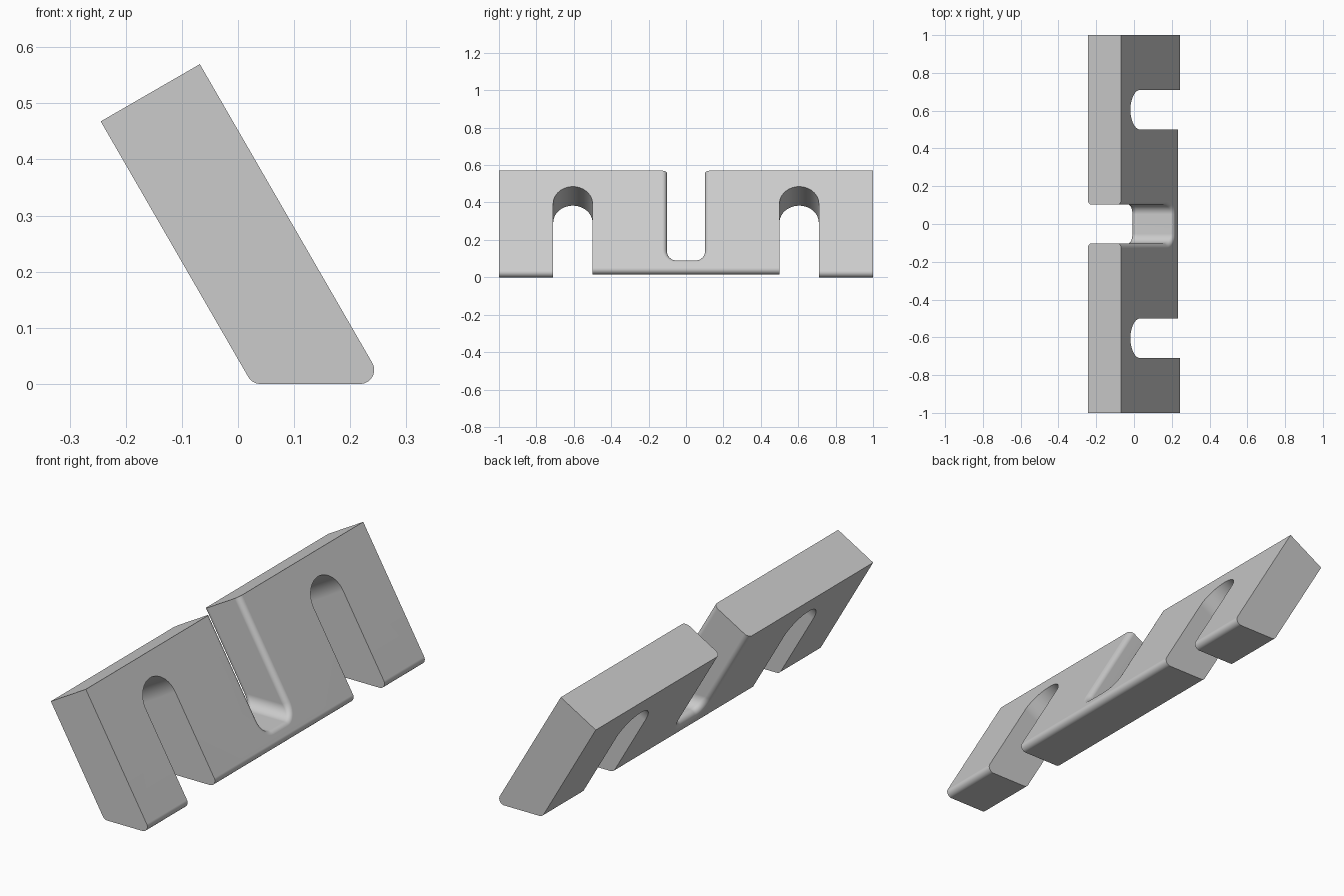
import bpy
import bmesh
from math import sin, cos, radians, sqrt
from mathutils import Vector

cube = bpy.data.objects.get("Cube")
if cube:
    bpy.data.objects.remove(cube, do_unlink=True)

# Plate leaning 30 degrees: "up" runs along the slope, "out" is the broad face normal
up = Vector((-0.5, 0, sqrt(0.75)))
out = Vector((sqrt(0.75), 0, 0.5))
toe = Vector((0.261, 0, 0))
THICK, LENGTH, R = 0.204, 0.658, 0.025
AXIS_X = Vector((1, 0, 0))


def loft(name, columns):
    """Closed tube from a cyclic list of point columns, capped at both ends."""
    bm = bmesh.new()
    cols = [[bm.verts.new(p) for p in col] for col in columns]
    for a, b in zip(cols, cols[1:] + cols[:1]):
        for k in range(len(a) - 1):
            bm.faces.new((a[k], b[k], b[k + 1], a[k + 1]))
    bm.faces.new([c[0] for c in cols])
    bm.faces.new([c[-1] for c in cols])
    bmesh.ops.recalc_face_normals(bm, faces=bm.faces)
    mesh = bpy.data.meshes.new(name)
    bm.to_mesh(mesh)
    bm.free()
    obj = bpy.data.objects.new(name, mesh)
    bpy.context.collection.objects.link(obj)
    return obj


def arc(start, end, steps):
    return [radians(start + (end - start) * i / steps) for i in range(steps + 1)]


def section(y, base):
    """Side outline of the plate with a rounded foot resting at height base."""
    front = toe + up * (base / up.z)
    back_x = front.x - THICK / out.x
    pts = [toe + up * LENGTH, toe + up * LENGTH - out * THICK]
    for cx, angles in ((back_x + R / sqrt(3), arc(210, 270, 8)),
                       (front.x - R * sqrt(3), arc(-90, 30, 12))):
        pts += [Vector((cx + R * cos(a), 0, base + R + R * sin(a))) for a in angles]
    return [p + Vector((0, y, 0)) for p in pts]


# Main plate; the middle foot sits slightly higher than the two outer feet
rows = [section(y, b) for y, b in ((-1, 0), (-0.64, 0), (-0.57, 0.016),
                                   (0.57, 0.016), (0.64, 0), (1, 0))]
plate = loft("slanted_plate", list(zip(*rows)))


# Round-topped slots, cut square to the broad face
def slot(y, half=0.105, spring=0.455):
    outline = [(-half, -0.4)]
    outline += [(half * cos(a), spring + half * sin(a)) for a in arc(180, 0, 32)]
    outline += [(half, -0.4)]
    cols = []
    for dy, s in outline:
        p = toe + up * s + Vector((0, y + dy, 0))
        cols.append([p + out * 0.2, p - out * 0.5])
    return loft("slot_cutter", cols)


# Central notch, cut level through the plate, with rolled rims on both faces
def notch(half=0.102, floor=0.09, corner=0.05):
    outline = [(Vector((0, -half, 0.9)), Vector((0, 1, 0)))]
    for side, angles in ((-1, arc(180, 270, 10)), (1, arc(270, 360, 10))):
        for a in angles:
            d = Vector((0, cos(a), sin(a)))
            centre = Vector((0, side * (half - corner), floor + corner))
            outline.append((centre + d * corner, -d))
    outline.append((Vector((0, half, 0.9)), Vector((0, -1, 0))))

    cols = []
    for p, inward in outline:
        col = []
        for face, origin in ((out, toe), (-out, toe - out * THICK)):
            c = p - inward * R
            c += AXIS_X * ((face.dot(origin - c) - R) / face.dot(AXIS_X))
            rim = [c + R * face.slerp(inward, i / 8) for i in range(9)]
            rim.insert(0, rim[0] + face * 0.15)
            col += rim if face is out else rim[::-1]
        cols.append(col)
    return loft("notch_cutter", cols)


bpy.context.view_layer.objects.active = plate
for cutter in (slot(-0.605), slot(0.605), notch()):
    cutter.hide_render = True
    mod = plate.modifiers.new("cut", 'BOOLEAN')
    mod.operation = 'DIFFERENCE'
    mod.solver = 'EXACT'
    mod.object = cutter
    bpy.ops.object.modifier_apply(modifier=mod.name)
    bpy.data.objects.remove(cutter, do_unlink=True)

# Plain grey finish
grey = bpy.data.materials.new("plain_grey")
grey.use_nodes = True
colour = (0.6, 0.6, 0.6, 1)
grey.diffuse_color = colour
grey.node_tree.nodes["Principled BSDF"].inputs["Base Color"].default_value = colour
plate.data.materials.clear()
plate.data.materials.append(grey)

# Smooth rounds, crisp edges, flat broad faces
bpy.ops.object.select_all(action='DESELECT')
plate.select_set(True)
bpy.ops.object.shade_smooth_by_angle(angle=radians(25))
weighted = plate.modifiers.new("flat_faces", 'WEIGHTED_NORMAL')
weighted.keep_sharp = True
